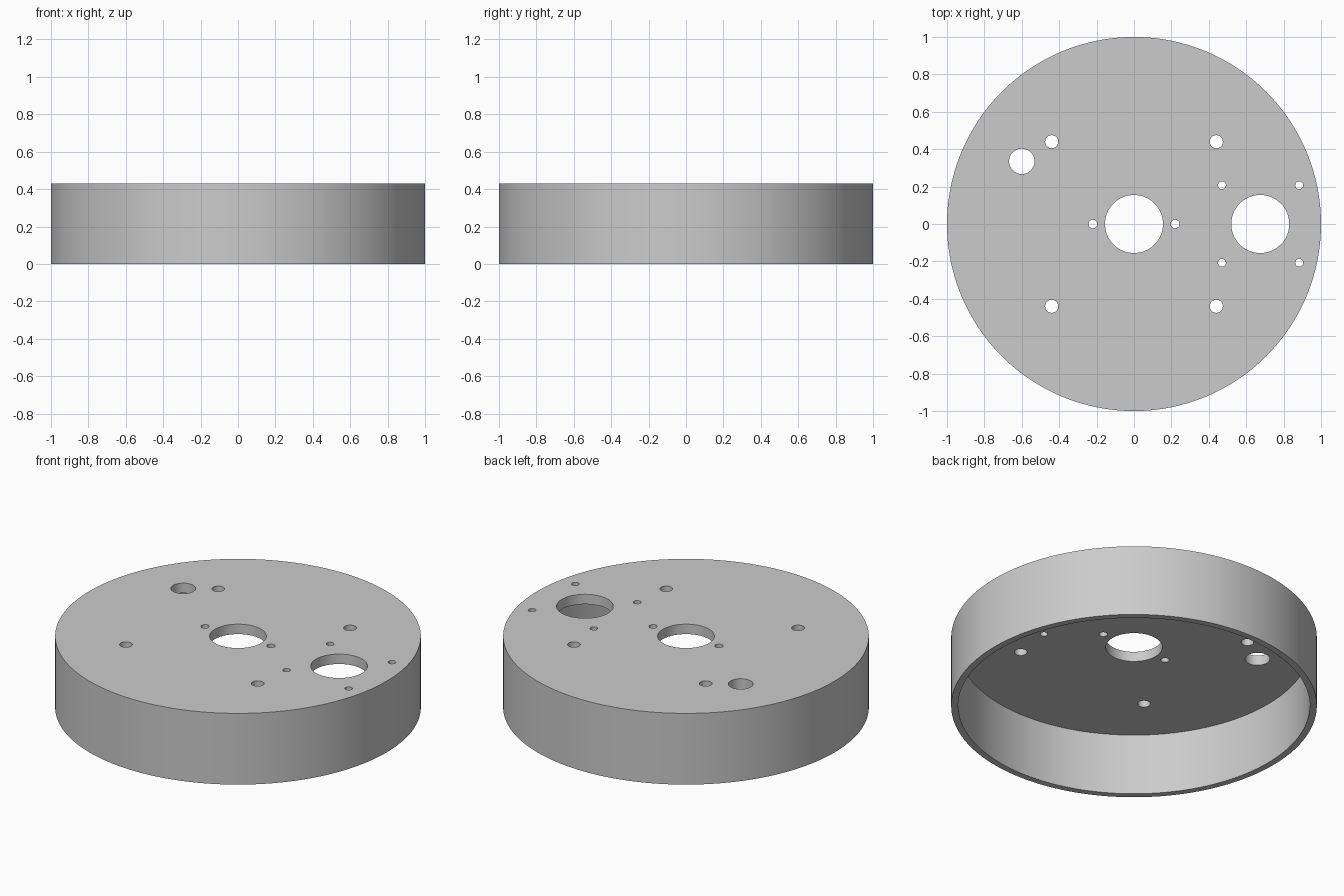
import bpy, bmesh
from mathutils import Matrix

HEIGHT, PLATE, RADIUS, INNER = 0.43, 0.06, 1.0, 0.962

if "Cube" in bpy.data.objects:
    bpy.data.objects.remove(bpy.data.objects["Cube"])

grey = bpy.data.materials.new("plain grey")
grey.use_nodes = True
colour = (0.6, 0.6, 0.6, 1)
grey.diffuse_color = colour
grey.node_tree.nodes["Principled BSDF"].inputs["Base Color"].default_value = colour


def cylinder(bm, x, y, radius, z0, z1, sides):
    bmesh.ops.create_cone(bm, cap_ends=True, segments=sides, radius1=radius,
                          radius2=radius, depth=z1 - z0,
                          matrix=Matrix.Translation((x, y, (z0 + z1) / 2)))


def finish(name, bm):
    mesh = bpy.data.meshes.new(name)
    bm.to_mesh(mesh)
    bm.free()
    mesh.materials.append(grey)
    obj = bpy.data.objects.new(name, mesh)
    bpy.context.collection.objects.link(obj)
    return obj


# Round cover body
bm = bmesh.new()
cylinder(bm, 0, 0, RADIUS, 0, HEIGHT, 128)
cover = finish("round_cover", bm)

# Hollow underside, leaving a thin wall and top plate
bm = bmesh.new()
cylinder(bm, 0, 0, INNER, -0.2, HEIGHT - PLATE, 128)
hollow = finish("hollow_cutter", bm)

# Holes through the top plate: x, y, radius
holes = [(0, 0, 0.155), (0.675, 0, 0.155), (-0.6, 0.335, 0.068)]
for side in (-1, 1):
    holes.append((side * 0.22, 0, 0.023))                       # beside the centre
    holes += [(x, side * 0.44, 0.035) for x in (-0.44, 0.44)]   # mounting holes
    holes += [(x, side * 0.207, 0.021) for x in (0.47, 0.883)]  # round the side opening
bm = bmesh.new()
for x, y, radius in holes:
    cylinder(bm, x, y, radius, HEIGHT - PLATE - 0.1, HEIGHT + 0.1, 64 if radius > 0.1 else 32)
drill = finish("hole_cutter", bm)

# Cut the body
for cutter in (hollow, drill):
    cutter.hide_render = True
    cutter.hide_set(True)
    cut = cover.modifiers.new(cutter.name, 'BOOLEAN')
    cut.operation = 'DIFFERENCE'
    cut.solver = 'EXACT'
    cut.object = cutter

# Bake the cuts and remove the cutters
bpy.context.view_layer.update()
evaluated = cover.evaluated_get(bpy.context.evaluated_depsgraph_get())
baked = bpy.data.meshes.new_from_object(evaluated)
cover.modifiers.clear()
cover.data = baked
for cutter in (hollow, drill):
    bpy.data.objects.remove(cutter)

# Smooth round walls, sharp rims
bpy.ops.object.select_all(action='DESELECT')
cover.select_set(True)
bpy.context.view_layer.objects.active = cover
bpy.ops.object.shade_smooth_by_angle()
